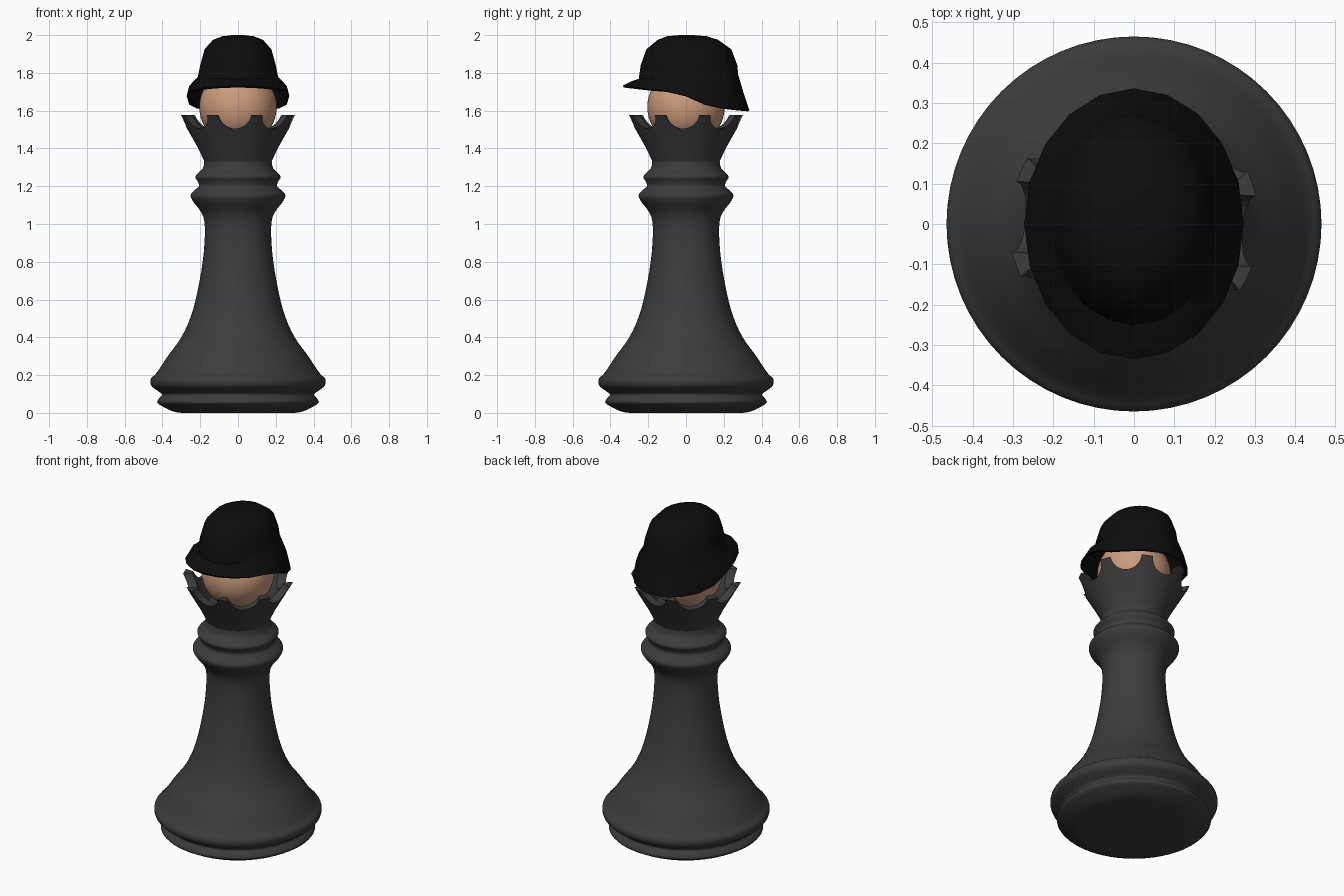
import bpy, bmesh, math

if "Cube" in bpy.data.objects:
    bpy.data.objects.remove(bpy.data.objects["Cube"])

def material(name, rgb):
    m = bpy.data.materials.new(name)
    m.diffuse_color = (*rgb, 1)
    m.use_nodes = True
    m.node_tree.nodes["Principled BSDF"].inputs["Base Color"].default_value = m.diffuse_color
    return m

dark = material("dark_grey", (0.045, 0.045, 0.045))
black = material("black", (0.004, 0.004, 0.004))
skin = material("tan", (0.6, 0.33, 0.2))

def select(obj):
    bpy.ops.object.select_all(action='DESELECT')
    obj.select_set(True)
    bpy.context.view_layer.objects.active = obj

def build(name, rings, mat, close_start=False, close_end=False):
    """Skin a stack of equal-length rings of points into a mesh."""
    bm = bmesh.new()
    vs = [[bm.verts.new(p) for p in ring] for ring in rings]
    n = len(vs[0])
    for a, b in zip(vs, vs[1:]):
        for i in range(n):
            j = (i + 1) % n
            bm.faces.new((a[i], a[j], b[j], b[i]))
    if close_start:
        bm.faces.new(vs[0][::-1])
    if close_end:
        bm.faces.new(vs[-1])
    bmesh.ops.recalc_face_normals(bm, faces=bm.faces)
    me = bpy.data.meshes.new(name)
    bm.to_mesh(me)
    bm.free()
    me.materials.append(mat)
    obj = bpy.data.objects.new(name, me)
    bpy.context.collection.objects.link(obj)
    return obj

def circle(r, z, n):
    return [(r * math.cos(2 * math.pi * i / n), r * math.sin(2 * math.pi * i / n), z) for i in range(n)]

def smooth_profile(pts, steps=3):
    """Catmull-Rom curve through the profile points."""
    p = [pts[0]] + pts + [pts[-1]]
    out = []
    for a, b, c, d in zip(p, p[1:], p[2:], p[3:]):
        for s in range(steps):
            t = s / steps
            out.append(tuple(0.5 * (2 * b[k] + (c[k] - a[k]) * t
                       + (2 * a[k] - 5 * b[k] + 4 * c[k] - d[k]) * t * t
                       + (3 * b[k] - a[k] - 3 * c[k] + d[k]) * t ** 3) for k in (0, 1)))
    return out + [pts[-1]]

def shade(obj, angle=40):
    select(obj)
    bpy.ops.object.shade_smooth_by_angle(angle=math.radians(angle))

# Turned body: base, stem and collars
profile = [(0.30, 0.0), (0.345, 0.008), (0.395, 0.032), (0.428, 0.055), (0.415, 0.08),
           (0.402, 0.098), (0.43, 0.12), (0.46, 0.145), (0.462, 0.18), (0.435, 0.207),
           (0.405, 0.25), (0.365, 0.31), (0.30, 0.40), (0.25, 0.51), (0.215, 0.64),
           (0.187, 0.80), (0.176, 0.93), (0.179, 1.02), (0.20, 1.07), (0.235, 1.115),
           (0.251, 1.15), (0.235, 1.175), (0.207, 1.20), (0.213, 1.225), (0.226, 1.25),
           (0.205, 1.275), (0.185, 1.297), (0.178, 1.335)]
body = build("body", [circle(r, z, 64) for r, z in smooth_profile(profile)], dark, True, True)
shade(body, 60)

# Crown cup
cup = [(0.175, 1.325), (0.21, 1.40), (0.31, 1.576), (0.262, 1.576), (0.17, 1.42)]
crown = build("crown", [circle(r, z, 64) for r, z in cup], dark, True, True)

# Eight rounded notches: four cylinders, each cutting straight across the cup
for k in range(4):
    bpy.ops.mesh.primitive_cylinder_add(vertices=32, radius=0.09, depth=1.0, location=(0, 0, 1.595),
                                        rotation=(math.pi / 2, 0, math.radians(-3.5 + 45 * k)))
    cutter = bpy.context.object
    cutter.name = "notch_cutter"
    cutter.hide_render = True
    mod = crown.modifiers.new("notch", 'BOOLEAN')
    mod.operation, mod.solver, mod.object = 'DIFFERENCE', 'EXACT', cutter
    select(crown)
    bpy.ops.object.modifier_apply(modifier=mod.name)
    bpy.data.objects.remove(cutter)
shade(crown, 30)

# Head ball resting in the cup
bpy.ops.mesh.primitive_uv_sphere_add(segments=48, ring_count=24, radius=0.205, location=(0, 0, 1.62))
head = bpy.context.object
head.name = "head"
head.data.materials.append(skin)
shade(head, 60)

# Helmet: dome rings that flare into a brim dipping over the sides and back
N = 20
def oval(ax, front, back, z):
    """Oval of half-width ax between y=front and y=back; z is a number or function of y."""
    c, ay = (front + back) / 2, (back - front) / 2
    pts = []
    for i in range(N):
        a = 2 * math.pi * i / N
        y = c + ay * math.sin(a)
        pts.append((ax * math.cos(a), y, z(math.sin(a)) if callable(z) else z))
    return pts

def brim_z(s):
    keys = [(-1, 1.733), (-0.5, 1.71), (-0.18, 1.70), (0.03, 1.675), (0.21, 1.64), (0.63, 1.61), (1, 1.60)]
    for (s0, z0), (s1, z1) in zip(keys, keys[1:]):
        if s <= s1:
            return z0 + (z1 - z0) * (s - s0) / (s1 - s0)
    return keys[-1][1]

helmet = build("helmet", [
    oval(0.272, -0.335, 0.336, brim_z),
    oval(0.258, -0.285, 0.305, lambda s: 0.48 * brim_z(s) + 0.52 * 1.78),
    oval(0.212, -0.25, 0.276, lambda s: 1.78 + 0.012 * s),
    oval(0.200, -0.24, 0.272, 1.84),
    oval(0.177, -0.21, 0.24, 1.925),
    oval(0.132, -0.15, 0.17, 1.975),
    oval(0.082, -0.10, 0.11, 1.994),
    oval(0.03, -0.035, 0.04, 2.0)], black, close_end=True)
solid = helmet.modifiers.new("thickness", 'SOLIDIFY')
solid.thickness, solid.offset = 0.012, -1
select(helmet)
bpy.ops.object.modifier_apply(modifier=solid.name)
shade(helmet, 50)
